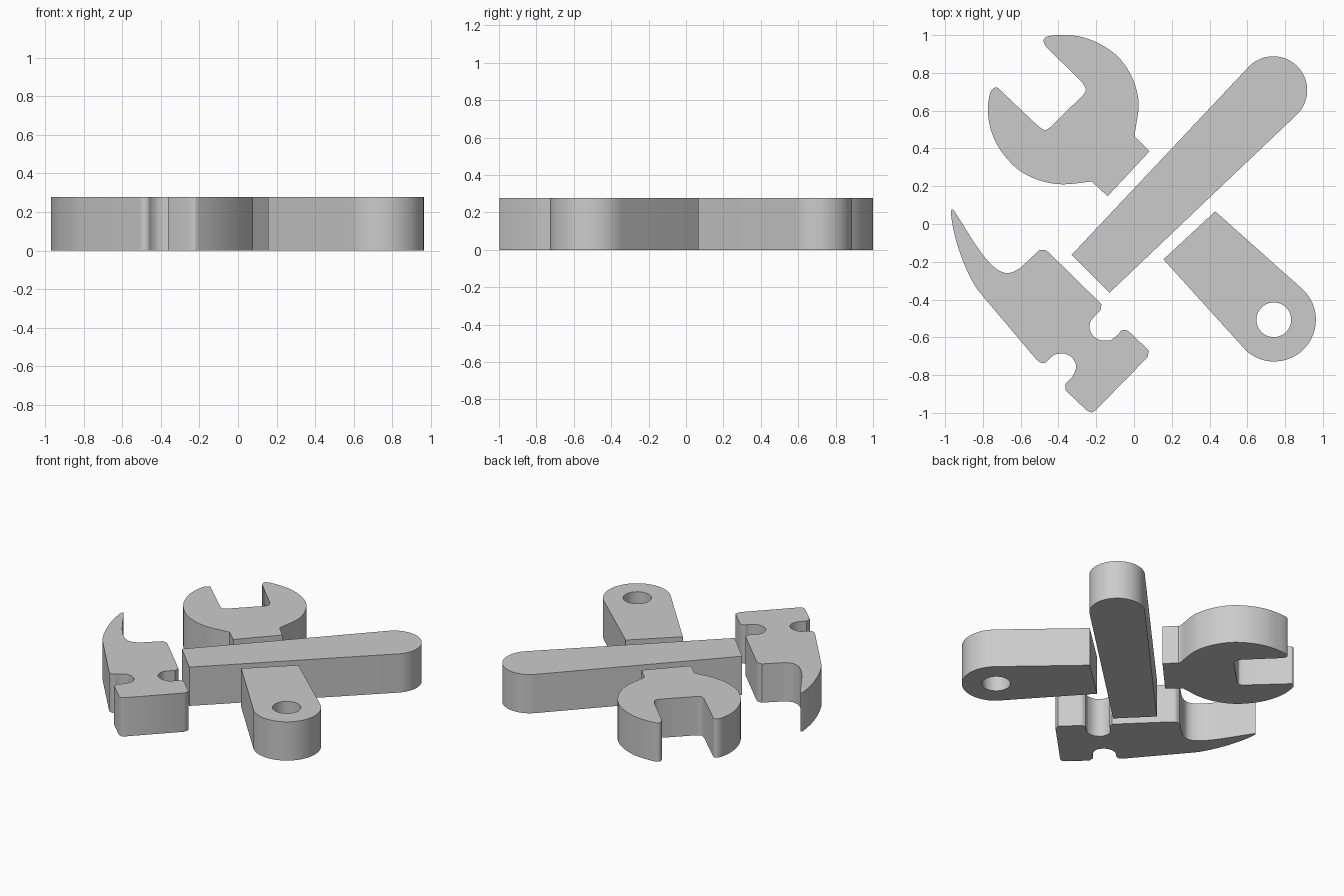
import bpy, bmesh
from math import cos, sin, radians
from mathutils import Vector

if "Cube" in bpy.data.objects:
    bpy.data.objects.remove(bpy.data.objects["Cube"])

HEIGHT = 0.277


def arc(cx, cy, r, a0, a1, n=24):
    return [(cx + r * cos(radians(a0 + (a1 - a0) * i / n)),
             cy + r * sin(radians(a0 + (a1 - a0) * i / n))) for i in range(n + 1)]


def smooth(pts, n=4):
    """Catmull-Rom curve through the points."""
    p = [Vector(q) for q in pts]
    p = [2 * p[0] - p[1]] + p + [2 * p[-1] - p[-2]]
    out = []
    for a, b, c, d in zip(p, p[1:], p[2:], p[3:]):
        for i in range(n):
            t = i / n
            out.append(0.5 * (2 * b + (c - a) * t + (2 * a - 5 * b + 4 * c - d) * t * t
                              + (3 * b - a - 3 * c + d) * t ** 3))
    return [tuple(v) for v in out] + [tuple(p[-2])]


def plate(name, outline, hole=None):
    """Extrude a closed outline (with an optional hole) up from the ground."""
    bm = bmesh.new()
    for loop in [outline] + ([hole] if hole else []):
        vs = [bm.verts.new((x, y, 0)) for x, y in loop]
        for a, b in zip(vs, vs[1:] + vs[:1]):
            bm.edges.new((a, b))
    bmesh.ops.triangle_fill(bm, edges=bm.edges[:], use_beauty=True)
    ext = bmesh.ops.extrude_face_region(bm, geom=bm.faces[:], use_keep_orig=True)
    bmesh.ops.translate(bm, vec=(0, 0, HEIGHT),
                        verts=[g for g in ext["geom"] if isinstance(g, bmesh.types.BMVert)])
    bmesh.ops.recalc_face_normals(bm, faces=bm.faces[:])
    me = bpy.data.meshes.new(name)
    bm.to_mesh(me)
    bm.free()
    ob = bpy.data.objects.new(name, me)
    bpy.context.collection.objects.link(ob)
    bpy.ops.object.select_all(action='DESELECT')
    ob.select_set(True)
    bpy.context.view_layer.objects.active = ob
    bpy.ops.object.shade_smooth_by_angle(angle=radians(35))


# Hammer handle: straight bar with a round end
plate("hammer_handle",
      [(-0.33, -0.163), (-0.13, -0.364)] + arc(0.737, 0.708, 0.18, -42, 134))

# Wrench shank: tapered bar with a round end and hanging hole
plate("wrench_shank",
      [(0.43, 0.067), (0.156, -0.187)] + arc(0.742, -0.507, 0.221, -132, 46),
      arc(0.74, -0.507, 0.092, 0, 352.5, 47))

# Wrench head: round jaw, slot and short neck stub
wrench = [(0.082, 0.385), (-0.14, 0.147)]
wrench += smooth([(-0.225, 0.226), (-0.25, 0.222), (-0.38, 0.21), (-0.5, 0.231),
                  (-0.616, 0.29), (-0.71, 0.395), (-0.758, 0.5), (-0.774, 0.6),
                  (-0.764, 0.685), (-0.748, 0.715), (-0.727, 0.724), (-0.71, 0.71)])
wrench += smooth([(-0.5, 0.512), (-0.47, 0.497), (-0.443, 0.512)])
wrench += smooth([(-0.268, 0.684), (-0.255, 0.71), (-0.27, 0.745)])
wrench += smooth([(-0.468, 0.941), (-0.479, 0.972), (-0.457, 0.993), (-0.39, 1.0),
                  (-0.29, 0.993), (-0.18, 0.953), (-0.082, 0.883), (-0.013, 0.782),
                  (0.02, 0.68), (0.023, 0.6), (0.004, 0.475), (0.014, 0.454)])
plate("wrench_head", wrench)

# Hammer head: curved claw, notched neck and striking face
hammer = smooth([(-0.953, 0.07), (-0.962, 0.078), (-0.969, 0.06), (-0.96, -0.007),
                 (-0.938, -0.102), (-0.896, -0.219), (-0.843, -0.325), (-0.795, -0.388)])
hammer += smooth([(-0.518, -0.716), (-0.495, -0.733), (-0.468, -0.733), (-0.447, -0.712)])
hammer += smooth([(-0.42, -0.691), (-0.378, -0.685), (-0.336, -0.701), (-0.309, -0.738),
                  (-0.309, -0.77), (-0.325, -0.807)])
hammer += smooth([(-0.362, -0.844), (-0.362, -0.881)])
hammer += smooth([(-0.25, -0.987), (-0.225, -0.997), (-0.204, -0.987)])
hammer += smooth([(0.071, -0.706), (0.079, -0.67)])
hammer += smooth([(-0.026, -0.57), (-0.04, -0.563), (-0.066, -0.563), (-0.082, -0.584)])
hammer += smooth([(-0.124, -0.616), (-0.172, -0.616), (-0.214, -0.595), (-0.235, -0.553),
                  (-0.23, -0.515), (-0.209, -0.489)])
hammer += smooth([(-0.177, -0.457), (-0.172, -0.425)])
hammer += smooth([(-0.447, -0.155), (-0.47, -0.139), (-0.502, -0.139)])
hammer += smooth([(-0.605, -0.235), (-0.647, -0.256), (-0.685, -0.258), (-0.732, -0.235),
                  (-0.79, -0.176), (-0.854, -0.086), (-0.906, -0.002)])
plate("hammer_head", hammer)
